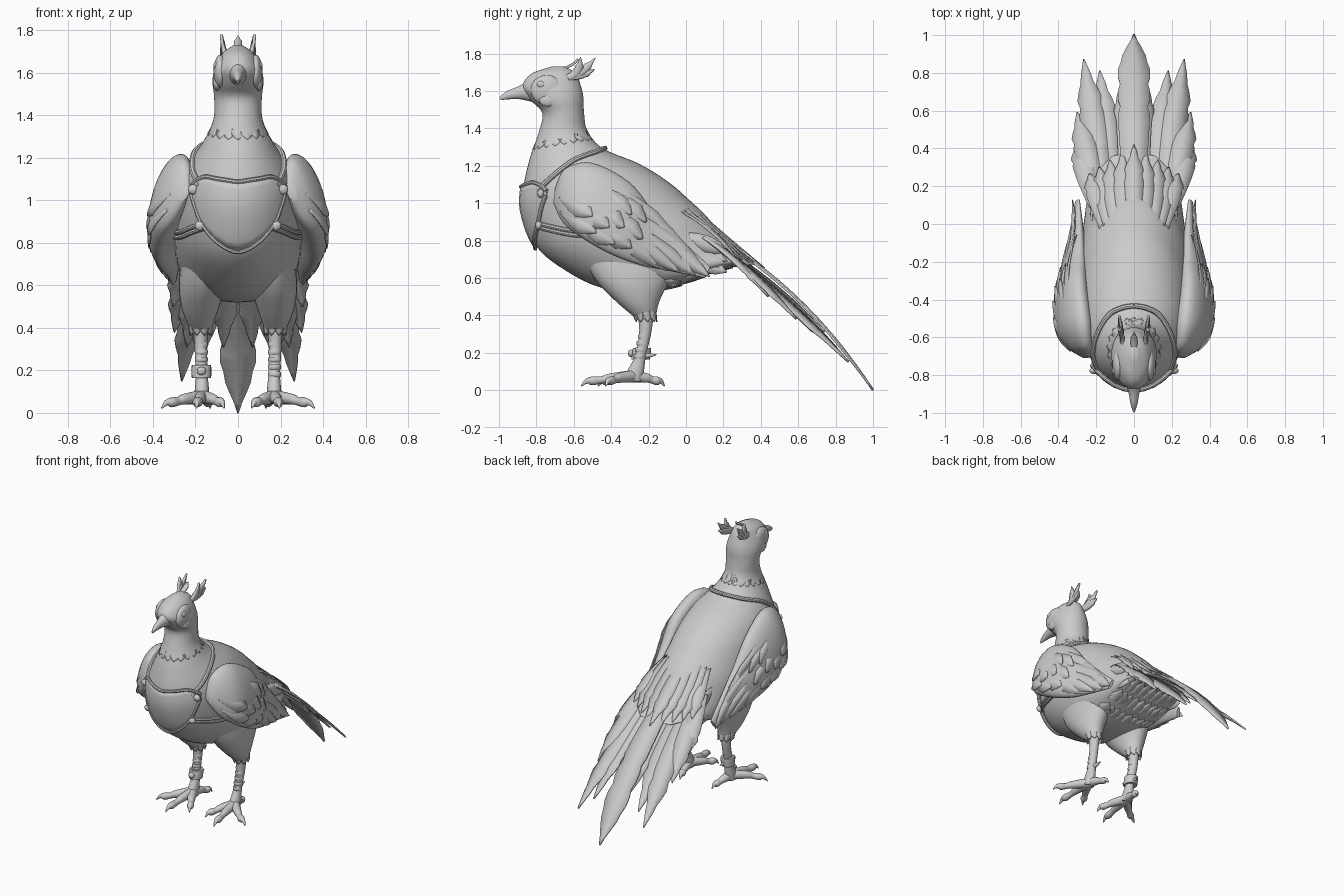
import bpy, bmesh, math
from mathutils import Vector
from mathutils.bvhtree import BVHTree

if "Cube" in bpy.data.objects:
    bpy.data.objects.remove(bpy.data.objects["Cube"])

grey = bpy.data.materials.new("light_grey")
grey.use_nodes = True
grey.diffuse_color = (0.6, 0.6, 0.6, 1)
grey.node_tree.nodes["Principled BSDF"].inputs["Base Color"].default_value = (0.6, 0.6, 0.6, 1)


def finish(bm, name, mirror=False, thick=0.0, angle=40):
    bmesh.ops.recalc_face_normals(bm, faces=bm.faces)
    tree = BVHTree.FromBMesh(bm)
    mesh = bpy.data.meshes.new(name)
    bm.to_mesh(mesh)
    bm.free()
    mesh.materials.append(grey)
    ob = bpy.data.objects.new(name, mesh)
    bpy.context.collection.objects.link(ob)
    bpy.ops.object.select_all(action='DESELECT')
    ob.select_set(True)
    bpy.context.view_layer.objects.active = ob
    bpy.ops.object.shade_smooth_by_angle(angle=math.radians(angle))
    if thick:
        mod = ob.modifiers.new("Thickness", 'SOLIDIFY')
        mod.thickness, mod.offset = thick, 0
    if mirror:
        ob.modifiers.new("Mirror", 'MIRROR')
    return tree


def smooth(rows, steps):
    """Catmull-Rom interpolation of equal-length tuples."""
    rows = [Vector(r) for r in rows]
    out = []
    for i in range(len(rows) - 1):
        b, c = rows[i], rows[i + 1]
        m = (c - rows[max(i - 1, 0)]) / 2
        n = (rows[min(i + 2, len(rows) - 1)] - b) / 2
        for k in range(steps):
            t = k / steps
            out.append(b * (2*t**3 - 3*t*t + 1) + m * (t**3 - 2*t*t + t)
                       + c * (3*t*t - 2*t**3) + n * (t**3 - t*t))
    return out + [rows[-1]]


def skin(rings, name, **kw):
    bm = bmesh.new()
    loops = [[bm.verts.new(p) for p in ring] for ring in rings]
    n = len(loops[0])
    for a, b in zip(loops, loops[1:]):
        for i in range(n):
            bm.faces.new((a[i], a[(i + 1) % n], b[(i + 1) % n], b[i]))
    bm.faces.new(loops[0])
    bm.faces.new(loops[-1])
    return finish(bm, name, **kw)


def loft(name, stations, sides=32, steps=5, lean=0, **kw):
    """Elliptical rings; each station is x, first edge y z, second edge y z, half width."""
    rings = []
    for x, ay, az, by, bz, w in smooth(stations, steps):
        mid, half = Vector((x, (ay + by)/2, (az + bz)/2)), Vector((0, (ay - by)/2, (az - bz)/2))
        half.x = -lean * half.z
        rings.append([mid + Vector((w * math.cos(a), 0, 0)) + half * math.sin(a)
                      for a in (i * math.tau / sides for i in range(sides))])
    return skin(rings, name, **kw)


def tube(name, points, sides=12, steps=5, **kw):
    """Round tube through x, y, z, radius points."""
    pts = smooth(points, steps)
    rings, side = [], None
    for i, p in enumerate(pts):
        tan = (pts[min(i + 1, len(pts) - 1)] - pts[max(i - 1, 0)]).xyz.normalized()
        side = side or tan.orthogonal()
        side = (side - tan * side.dot(tan)).normalized()
        up = tan.cross(side)
        rings.append([p.xyz + p.w * (side * math.cos(a) + up * math.sin(a))
                      for a in (k * math.tau / sides for k in range(sides))])
    return skin(rings, name, **kw)


def ball(name, centre, size, **kw):
    bm = bmesh.new()
    bmesh.ops.create_uvsphere(bm, u_segments=24, v_segments=14, radius=1)
    bmesh.ops.scale(bm, vec=size, verts=bm.verts)
    bmesh.ops.translate(bm, vec=centre, verts=bm.verts)
    return finish(bm, name, **kw)


def feather(bm, a, b, c, width, normal, steps=14, ridge=0.12, blunt=3.4):
    """Pointed, notched blade with a raised quill along a curve a-b-c."""
    a, b, c, normal = Vector(a), Vector(b), Vector(c), Vector(normal).normalized()
    last = None
    for i in range(steps + 1):
        t = i / steps
        p = a * (1 - t)**2 + b * 2*t*(1 - t) + c * t*t
        tan = (b - a) * (1 - t) + (c - b) * t
        side = tan.cross(normal).normalized()
        w = width * (0.55 + 0.45 * math.sin(math.pi * min(t / 1.2, 0.5)))
        w *= min(1, 0.04 + blunt * (1 - t)) * (0.86 if i % 3 == 0 and t > 0.5 else 1)
        row = [bm.verts.new(p - side*w - normal*w*ridge), bm.verts.new(p),
               bm.verts.new(p + side*w - normal*w*ridge)]
        if last:
            for k in (0, 1):
                bm.faces.new((last[k], last[k + 1], row[k + 1], row[k]))
        last = row


def surface_feather(bm, tree, spots, width, lifts, steps=10):
    """Feather lying on a skin, from its root spot to its tip spot."""
    hits = [tree.find_nearest(Vector(s))[:2] for s in spots]
    a, b, c = [p + n * h for (p, n), h in zip(hits, lifts)]
    feather(bm, a, b * 2 - (a + c) / 2, c, width, hits[1][1], steps)


# Head, neck and body in one skin
body = loft("body", [
    (0, -.72, 1.73, -.65, 1.73, .02), (0, -.83, 1.69, -.59, 1.695, .072),
    (0, -.875, 1.62, -.56, 1.62, .11), (0, -.83, 1.55, -.548, 1.56, .12),
    (0, -.768, 1.48, -.545, 1.48, .112), (0, -.79, 1.37, -.525, 1.38, .117),
    (0, -.835, 1.24, -.44, 1.29, .17), (0, -.87, 1.08, -.25, 1.21, .25),
    (0, -.87, .95, -.09, 1.11, .285), (0, -.80, .77, .02, 1.015, .3),
    (0, -.66, .65, .1, .94, .3), (0, -.46, .55, .16, .87, .285),
    (0, -.22, .52, .22, .81, .265), (0, 0, .57, .27, .765, .245),
    (0, .2, .65, .32, .715, .2), (0, .34, .66, .37, .675, .12)], sides=48)


def on_body(x, y, z, lift):
    p, n, _, _ = body.find_nearest(Vector((x, y, z)))
    return p + n * lift


# Face
loft("beak", [(0, -.83, 1.665, -.8, 1.535, .05), (0, -.895, 1.625, -.885, 1.555, .03),
              (0, -.955, 1.6, -.95, 1.555, .018), (0, -.998, 1.567, -.99, 1.55, .005)], sides=20)
ball("face_patch", (.083, -.745, 1.605), (.032, .085, .08), mirror=True)
ball("wattle", (.098, -.735, 1.55), (.02, .05, .035), mirror=True)
ball("eye", (.104, -.775, 1.635), (.012, .022, .018), mirror=True)

# Ear tufts
bm = bmesh.new()
for y, z in ((-.485, 1.775), (-.49, 1.715), (-.565, 1.78)):
    feather(bm, (.06, -.65, 1.67), (.07, -.56, 1.68), (.078, y, z), .022, (1, .2, .4))
finish(bm, "ear_tufts", mirror=True, thick=.014)
bm = bmesh.new()
feather(bm, (0, -.68, 1.715), (0, -.62, 1.725), (0, -.575, 1.77), .018, (0, -.4, 1))
finish(bm, "crest", thick=.012)

# Close-lying ruff at the base of the neck
bm = bmesh.new()
for i in range(20):
    s, c = math.sin(i * math.tau / 20), math.cos(i * math.tau / 20)
    spots = [(r*s, -.65 - (r + .02)*c, z - .035*c) for r, z in ((.125, 1.4), (.14, 1.36), (.155, 1.32))]
    surface_feather(bm, body, spots, .03, (-.008, -.001, .001), 6)
finish(bm, "neck_ruff", thick=.002)

# Folded wings with layered feathers
wing = loft("wing", [
    (.25, -.70, 1.08, -.71, 1.0, .02), (.285, -.645, 1.185, -.66, .9, .06),
    (.315, -.5, 1.215, -.58, .83, .088), (.332, -.3, 1.11, -.42, .735, .08),
    (.318, -.17, .95, -.25, .67, .06), (.305, -.02, .8, -.1, .64, .036),
    (.3, .13, .66, .1, .6, .012)], lean=.22, mirror=True)


def on_wing(y, z):
    hit = wing.ray_cast(Vector((1, y, z)), Vector((-1, 0, 0)))[0]
    return hit or wing.find_nearest(Vector((.34, y, z)))[0].lerp(Vector((.33, y, z)), .6)


bm = bmesh.new()
layers = [(.45, .045, .002, [(-.1, .635), (-.03, .625), (.05, .615), (.14, .6), (.09, .66), (.02, .74), (-.06, .83)]),
          (.22, .055, .004, [(-.48, .84), (-.38, .78), (-.29, .76), (-.23, .81), (-.21, .9)]),
          (.2, .055, .006, [(-.5, .93), (-.41, .87), (-.33, .87), (-.29, .94)])]
for length, width, lift, tips in layers:
    for y, z in tips:
        a, b, c = [on_wing(y - .8*length*f, z + .6*length*f) for f in (1, .5, 0)]
        a.x -= .014
        c.x += lift
        feather(bm, a, b * 2 - (a + c) / 2, c, width, (1, -.05, .15), 12, .22)
finish(bm, "wing_feathers", mirror=True, thick=.005)

# Tail: long central plumes and shorter fans at each side
bm = bmesh.new()
feather(bm, (0, .1, .85), (0, .62, .58), (0, 1, 0), .085, (0, .7, .7), 22, .1, 5)
finish(bm, "central_tail_feather", thick=.012)
bm = bmesh.new()
for x0, x, y, z, w in ((.04, .07, .74, .31, .06), (.12, .18, .81, .22, .065), (.15, .265, .87, .15, .065),
                       (.16, .24, .68, .31, .06), (.19, .3, .59, .38, .06), (.21, .305, .44, .5, .055)):
    feather(bm, (x0, .1, .82), (x0*.4 + x*.6, y*.5 + .08, z*.5 + .455), (x, y, z), w, (.25, .65, .7), 18)
finish(bm, "tail_feathers", mirror=True, thick=.01)

# Close-lying feathers over, beside and under the tail root
bm = bmesh.new()
for x in (.0, .055, .11, .16, .205):
    root = on_body(x, .02, 1, -.012)
    feather(bm, root, (x, .18, .855), (x*1.15, .42 - x*.75, .655 + x*.25), .05, (x, .65, .7), 14, .08)
    for y in (-.02, .12, .25):
        surface_feather(bm, body, [(x, y - .16, .5), (x, y - .08, .53), (x, y, .56 + max(y, 0)*.4)],
                        .045, (-.01, 0, .004))
for z in (.66, .72, .77):
    feather(bm, (.225, 0, z + .05), (.235, .1, z + .02), (.225, .22, z - .03), .045, (1, .1, .1), 9)
finish(bm, "tail_coverts", mirror=True, thick=.005)

# Legs and feet
loft("thigh", [(.16, -.58, .78, .02, .78, .1), (.17, -.49, .6, -.08, .6, .108),
               (.178, -.38, .48, -.14, .48, .083), (.175, -.275, .39, -.16, .4, .05)], mirror=True)
bm = bmesh.new()
for i in range(9):
    s, c = math.sin(i * math.tau / 9), math.cos(i * math.tau / 9)
    feather(bm, (.177 + .06*s, -.23 + .066*c, .45), (.176 + .054*s, -.22 + .06*c, .41),
            (.175 + .05*s, -.212 + .056*c, .365), .024, (s, c, 0), 6)
finish(bm, "thigh_cuff", mirror=True, thick=.006)
loft("shank", [(.175, -.26, .42, -.17, .42, .036), (.175, -.25, .3, -.187, .3, .029),
               (.17, -.275, .18, -.215, .18, .028), (.17, -.315, .1, -.225, .1, .034),
               (.17, -.32, .055, -.24, .045, .036)], sides=20, mirror=True)
for i in range(6):
    z = .17 + i * .035
    y = -.245 + (z - .18) * .22
    loft("shank_scale", [(.172, y - .03, z, y + .026, z - .004, .028),
                         (.172, y - .034, z + .01, y + .028, z + .01, .031),
                         (.172, y - .03, z + .024, y + .028, z + .024, .028)], sides=16, steps=2, mirror=True)
toes = {"outer": [(.25, -.36), (.31, -.405), (.36, -.43)],
        "middle": [(.18, -.4), (.19, -.5), (.195, -.56)],
        "inner": [(.12, -.37), (.085, -.43), (.065, -.47)],
        "rear": [(.155, -.21), (.14, -.155), (.13, -.115)]}
for side, ((ax, ay), (bx, by), (cx, cy)) in toes.items():
    tube(side + "_toe", [(.17, -.28, .075, .034), (ax, ay, .065, .026), ((ax + bx)/2, (ay + by)/2, .055, .02),
                         (bx, by, .05, .024), ((bx + cx)/2, (by + cy)/2, .048, .014), (cx, cy, .022, .003)],
         mirror=True)
tube("spur", [(.17, -.24, .185, .018), (.165, -.2, .185, .013), (.165, -.157, .19, .002)], mirror=True)

# Band on the right leg
loft("ankle_band", [(-.172, -.288, .165, -.195, .165, .042), (-.172, -.292, .17, -.192, .17, .046),
                    (-.172, -.285, .22, -.187, .22, .046), (-.172, -.28, .225, -.19, .225, .042)], sides=20)
ball("band_rivet", (-.172, -.295, .197), (.022, .016, .02))

# Breastplate shaped to the chest, with a rolled rim
outline = [(0, .765, 1.085), (.05, .78, 1.092), (.1, .815, 1.1), (.14, .86, 1.108), (.17, .91, 1.1),
           (.195, .98, 1.085), (.212, 1.04, 1.065)]
columns = [(-x, lo, hi) for x, lo, hi in outline[:0:-1]] + outline


def chest(x, z, lift):
    hit = body.ray_cast(Vector((x, -2, z)), Vector((0, 1, 0)))
    return hit[0] + hit[1] * lift


bm = bmesh.new()
grid = [[bm.verts.new(chest(x, lo + (hi - lo) * k / 8, .009)) for k in range(9)] for x, lo, hi in columns]
for a, b in zip(grid, grid[1:]):
    for k in range(8):
        bm.faces.new((a[k], a[k + 1], b[k + 1], b[k]))
finish(bm, "breastplate", thick=.016)
for name, k in (("lower_rim", 1), ("upper_rim", 2)):
    tube(name, [(*chest(c[0], c[k], .013), .011) for c in columns], sides=8, steps=3)

# Harness straps and buckles
collar = [(.19, -.8, 1.07), (.22, -.71, 1.15), (.215, -.6, 1.24), (.15, -.48, 1.29), (.07, -.44, 1.3), (0, -.43, 1.3)]
tube("shoulder_strap", [(*on_body(*p, .006), .014) for p in collar], sides=8, mirror=True)
belt = [(.165, -.81, .89), (.23, -.72, .87), (.28, -.6, .85), (.3, -.45, .85), (.3, -.3, .86)]
for drop in (0, .024):
    tube("side_strap", [(*on_body(x, y, z - drop, .004), .012) for x, y, z in belt], sides=8, mirror=True)
for x, z in ((.195, 1.05), (.165, .885)):
    ball("buckle", chest(x, z, .018), (.026, .018, .024), mirror=True)
